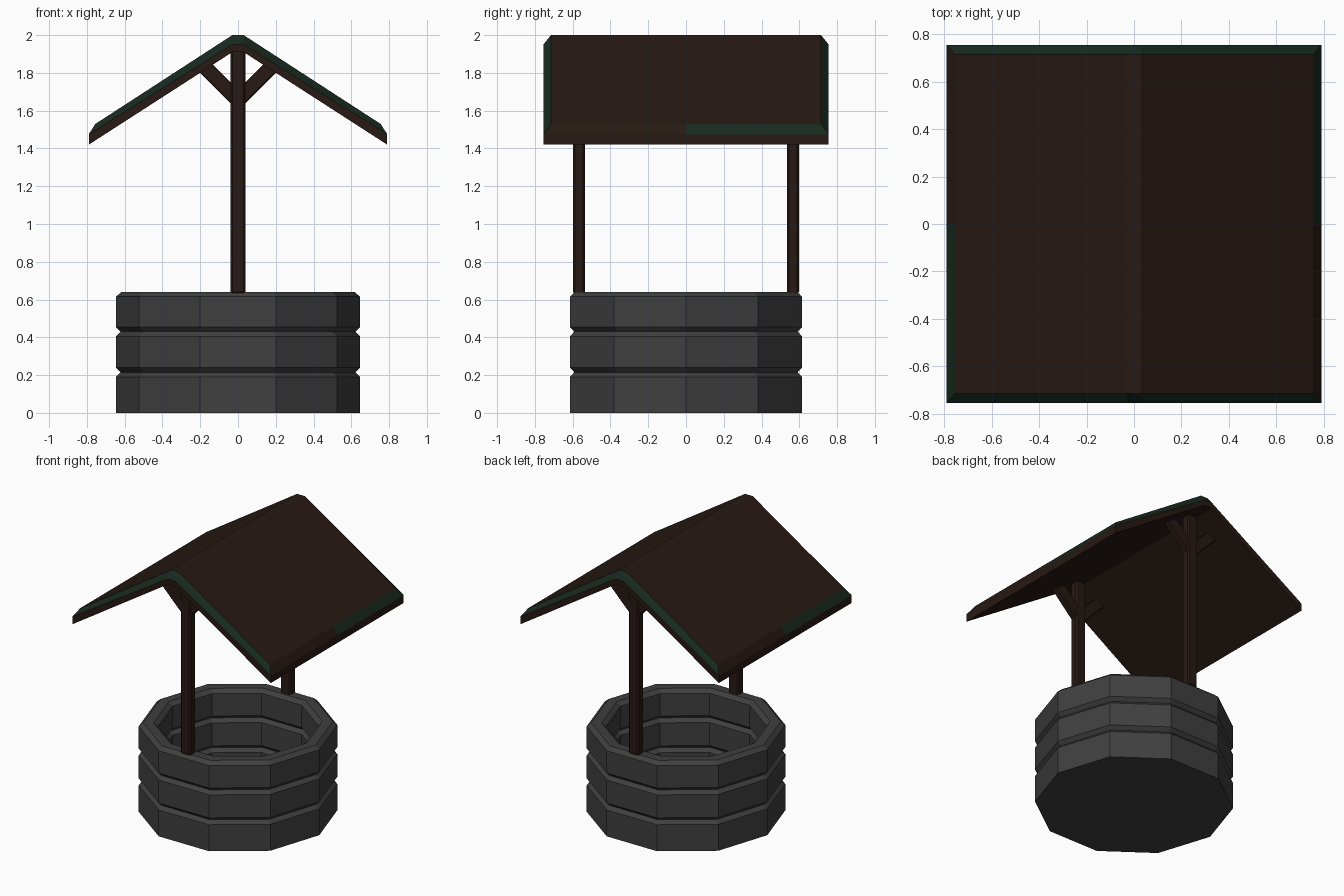
import bpy, bmesh, math

if "Cube" in bpy.data.objects:
    bpy.data.objects.remove(bpy.data.objects["Cube"])


def material(name, rgb):
    m = bpy.data.materials.new(name)
    m.diffuse_color = (*rgb, 1)
    m.use_nodes = True
    m.node_tree.nodes["Principled BSDF"].inputs["Base Color"].default_value = m.diffuse_color
    return m


stone = material("stone", (0.05, 0.05, 0.05))
wood = material("wood", (0.020, 0.0098, 0.0068))
moss = material("moss", (0.0087, 0.022, 0.0135))


def finish(name, bm, mats):
    bmesh.ops.recalc_face_normals(bm, faces=bm.faces)
    me = bpy.data.meshes.new(name)
    bm.to_mesh(me)
    bm.free()
    for m in mats:
        me.materials.append(m)
    ob = bpy.data.objects.new(name, me)
    bpy.context.collection.objects.link(ob)
    return ob


# Ten-sided stone wall: grooved profile outside and inside, closed base
outer = [(0.647, 0), (0.647, 0.19), (0.622, 0.215), (0.647, 0.24), (0.647, 0.405),
         (0.622, 0.43), (0.647, 0.455), (0.647, 0.615), (0.617, 0.64)]
inner = [(1.167 - r, z) for r, z in reversed(outer[1:])] + [(0.52, 0.02)]
bm = bmesh.new()
SIDES = 10
rings = []
for r, z in outer + inner:
    rings.append([bm.verts.new((r * math.cos(math.tau * i / SIDES),
                                r * math.sin(math.tau * i / SIDES), z)) for i in range(SIDES)])
for a, b in zip(rings, rings[1:]):
    for i in range(SIDES):
        j = (i + 1) % SIDES
        bm.faces.new((a[i], a[j], b[j], b[i]))
bm.faces.new(rings[0])
bm.faces.new(rings[-1])
finish("stone_wall", bm, [stone])


# Chamfered timber beam
def beam(name, size, loc, tilt=0, chamfer=0.01):
    bm = bmesh.new()
    bmesh.ops.create_cube(bm, size=1)
    bmesh.ops.scale(bm, vec=size, verts=bm.verts)
    bmesh.ops.bevel(bm, geom=bm.edges[:], offset=chamfer, segments=1, affect='EDGES')
    ob = finish(name, bm, [wood])
    ob.location = loc
    ob.rotation_euler.y = tilt


# Posts with forked braces, front and back
for side, s in (("front", -1), ("back", 1)):
    y = s * 0.566
    beam(side + "_post", (0.08, 0.064, 1.29), (0, y, 1.275))
    for hand, d in (("left", -1), ("right", 1)):
        beam(f"{side}_{hand}_brace", (0.078, 0.05, 0.26),
             (d * 0.092, y, 1.747), d * math.pi / 4, 0.006)

# Gabled roof: three sections along y, each with top, bevel and bottom rows
rows = [(0.755, 1.53, 0.03, 2.0, 0.715),
        (0.79, 1.475, 0.03, 1.95, 0.755),
        (0.79, 1.42, 0.03, 1.91, 0.755)]
bm = bmesh.new()
sec = []
for s in (-1, 0, 1):
    sec.append([[bm.verts.new((x, s * y, z)) for x, z in ((-e, ez), (-r, rz), (r, rz), (e, ez))]
                for e, ez, r, rz, y in rows])


def quad(a, b, c, d, mat=0):
    bm.faces.new((a, b, c, d)).material_index = mat


for k in (0, 1):
    A, B = sec[k], sec[k + 1]
    for i in range(3):
        for row in (0, 2):
            quad(A[row][i], A[row][i + 1], B[row][i + 1], B[row][i])
    # eave edges, with moss on one half of each bevel
    for i, mossy in ((0, k == 0), (3, k == 1)):
        for row in (0, 1):
            quad(A[row][i], A[row + 1][i], B[row + 1][i], B[row][i],
                 int(mossy and row == 0))
# gable ends with mossy bevels
for S in (sec[0], sec[2]):
    for i in range(3):
        for row in (0, 1):
            quad(S[row][i], S[row][i + 1], S[row + 1][i + 1], S[row + 1][i], 1 - row)
bmesh.ops.delete(bm, geom=[v for v in bm.verts if not v.link_faces], context='VERTS')
finish("roof", bm, [wood, moss])
